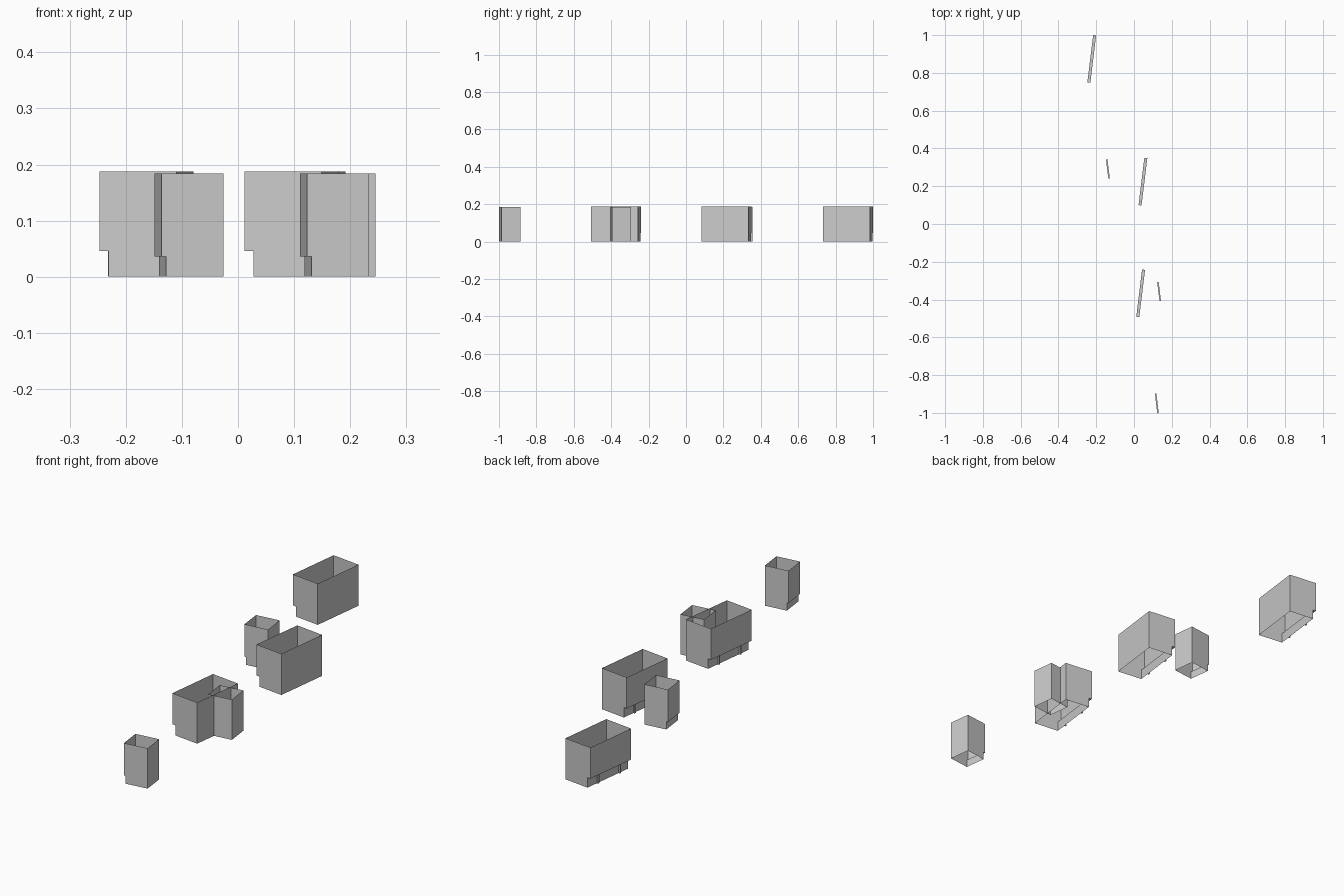
import bpy, bmesh, math
from mathutils import Matrix

if "Cube" in bpy.data.objects:
    bpy.data.objects.remove(bpy.data.objects["Cube"])


def cabinet(name, corner, turn, width, depth, height, kick_h, kick_in, posts=()):
    """Open-topped, open-bottomed shell with a recessed kick on its -x side.
    The local origin is the lower corner at -x, -y."""
    bm = bmesh.new()
    # L-shaped end profile, starting at the lower outer corner
    profile = [(width, 0), (width, height), (0, height),
               (0, kick_h), (kick_in, kick_h), (kick_in, 0)]
    near = [bm.verts.new((x, 0, z)) for x, z in profile]
    far = [bm.verts.new((x, depth, z)) for x, z in profile]
    # End walls
    bm.faces.new(near[::-1])
    bm.faces.new(far)
    # Back wall, front wall, step and kick wall (top and bottom stay open)
    for i in (0, 2, 3, 4):
        bm.faces.new((near[i], near[i + 1], far[i + 1], far[i]))
    # Small support posts standing in front of the kick wall
    for t in posts:
        y, w, d = t * depth, 0.004, 0.007
        plan = [(kick_in, y - w), (kick_in - d, y - w),
                (kick_in - d, y + w), (kick_in, y + w)]
        low = [bm.verts.new((x, yy, 0)) for x, yy in plan]
        top = [bm.verts.new((x, yy, kick_h)) for x, yy in plan]
        for i in range(3):
            bm.faces.new((low[i], top[i], top[i + 1], low[i + 1]))
    bmesh.ops.recalc_face_normals(bm, faces=bm.faces)
    mesh = bpy.data.meshes.new(name)
    bm.to_mesh(mesh)
    bm.free()
    obj = bpy.data.objects.new(name, mesh)
    bpy.context.collection.objects.link(obj)
    obj.matrix_world = (Matrix.Translation((*corner, 0))
                        @ Matrix.Rotation(math.radians(turn), 4, 'Z'))


# Wide cabinets
for i, corner in enumerate([(-0.247, 0.75), (0.024, 0.10), (0.012, -0.491)], 1):
    cabinet(f"wide_cabinet_{i}", corner, -7, 0.138, 0.252, 0.188,
            0.046, 0.016, posts=(0.22, 0.75))

# Narrow cabinets
for i, corner in enumerate([(-0.136, 0.241), (0.135, -0.408), (0.123, -1.0)], 1):
    cabinet(f"narrow_cabinet_{i}", corner, 7, 0.111, 0.102, 0.184, 0.036, 0.008)
